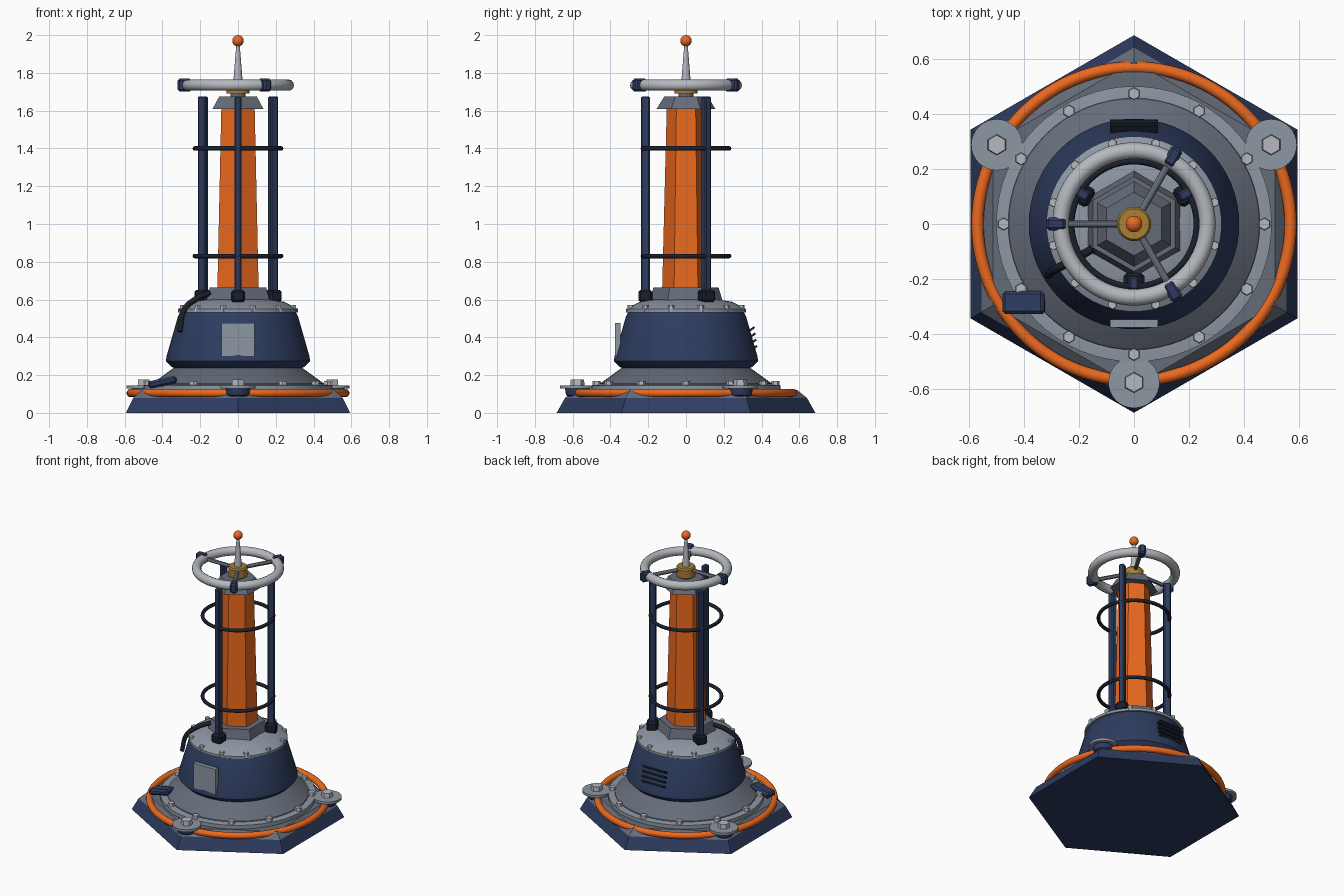
import bpy, bmesh, math
from mathutils import Vector, Matrix

if "Cube" in bpy.data.objects:
    bpy.data.objects.remove(bpy.data.objects["Cube"])


def material(name, rgb):
    m = bpy.data.materials.new(name)
    m.diffuse_color = (*rgb, 1)
    m.use_nodes = True
    m.node_tree.nodes["Principled BSDF"].inputs["Base Color"].default_value = m.diffuse_color
    return m


NAVY = material("navy", (0.027, 0.045, 0.115))
DARK = material("dark", (0.010, 0.014, 0.025))
ORANGE = material("orange", (0.83, 0.14, 0.013))
STEEL = material("steel", (0.13, 0.15, 0.19))
LIGHT = material("light_grey", (0.27, 0.31, 0.37))
PALE = material("pale_grey", (0.46, 0.48, 0.51))
GOLD = material("gold", (0.40, 0.21, 0.035))


def finish(name, bm, mat, smooth=False):
    bmesh.ops.recalc_face_normals(bm, faces=bm.faces)
    me = bpy.data.meshes.new(name)
    bm.to_mesh(me)
    bm.free()
    me.materials.append(mat)
    ob = bpy.data.objects.new(name, me)
    bpy.context.collection.objects.link(ob)
    if smooth:
        bpy.ops.object.select_all(action='DESELECT')
        ob.select_set(True)
        bpy.context.view_layer.objects.active = ob
        bpy.ops.object.shade_smooth_by_angle(angle=math.radians(30))
    return ob


def lathe(name, profile, mat, segs=64, at=(0, 0, 0)):
    """Closed solid turned around z from (radius, z) points; first corner on +y."""
    bm = bmesh.new()
    rings = []
    for r, z in profile:
        ring = []
        for i in range(segs):
            a = math.pi / 2 + math.tau * i / segs
            ring.append(bm.verts.new((at[0] + r * math.cos(a), at[1] + r * math.sin(a), at[2] + z)))
        rings.append(ring)
    for lo, hi in zip(rings, rings[1:]):
        for i in range(segs):
            j = (i + 1) % segs
            bm.faces.new((lo[i], lo[j], hi[j], hi[i]))
    bm.faces.new(rings[0][::-1])
    bm.faces.new(rings[-1])
    return finish(name, bm, mat, segs > 8)


def box(name, size, loc, mat, rot=Matrix.Identity(4), bevel=0.0):
    bm = bmesh.new()
    m = Matrix.Translation(loc) @ rot @ Matrix.Diagonal((*size, 1))
    bmesh.ops.create_cube(bm, size=1, matrix=m)
    if bevel:
        bmesh.ops.bevel(bm, geom=bm.edges[:], offset=bevel, segments=1, affect='EDGES')
    return finish(name, bm, mat)


def torus(name, R, r, z, mat, n=72):
    bpy.ops.mesh.primitive_torus_add(major_radius=R, minor_radius=r, major_segments=n,
                                     minor_segments=14, location=(0, 0, z))
    ob = bpy.context.object
    ob.name = name
    ob.data.materials.append(mat)
    bpy.ops.object.shade_smooth()
    return ob


def polar(r, deg, z):
    a = math.radians(deg)
    return Vector((r * math.cos(a), r * math.sin(a), z))


def turn(deg, axis='Z'):
    return Matrix.Rotation(math.radians(deg), 4, axis)


# hexagonal foot with a light-coloured bevelled deck and orange bumper ring
lathe("base_plinth", [(0.685, 0), (0.64, 0.08)], NAVY, 6)
lathe("base_deck", [(0.64, 0.08), (0.59, 0.12)], STEEL, 6)
torus("bumper_ring", 0.568, 0.022, 0.105, ORANGE, 96)

# three anchor pads with hex bolts
for i, deg in enumerate((30, 150, 270)):
    p = polar(0.575, deg, 0)
    lathe(f"anchor_bushing_{i}", [(0.035, 0.075), (0.06, 0.095), (0.066, 0.13)], NAVY, 24, p)
    lathe(f"anchor_pad_{i}", [(0.093, 0.128), (0.093, 0.145)], LIGHT, 32, p)
    lathe(f"anchor_bolt_{i}", [(0.038, 0.145), (0.035, 0.177)], PALE, 6, p)

# bolted flange and conical skirt
lathe("flange", [(0.5, 0.118), (0.5, 0.146), (0.46, 0.15)], LIGHT)
lathe("skirt", [(0.46, 0.14), (0.455, 0.155), (0.345, 0.235), (0.33, 0.242)], STEEL)

# main drum and its bolted collar
lathe("drum", [(0.335, 0.235), (0.352, 0.245), (0.382, 0.275), (0.378, 0.3),
               (0.318, 0.51), (0.305, 0.535)], NAVY)
lathe("collar", [(0.318, 0.532), (0.318, 0.55), (0.245, 0.588), (0.16, 0.602)], LIGHT)
for i in range(12):
    lathe(f"flange_bolt_{i}", [(0.024, 0.14), (0.021, 0.17)], PALE, 6, polar(0.473, i * 30, 0))
    lathe(f"collar_bolt_{i}", [(0.018, 0.535), (0.016, 0.572)], PALE, 6, polar(0.303, i * 30 + 15, 0))

# front panel, rear louvres
box("front_panel", (0.175, 0.03, 0.175), (0, -0.361, 0.388), LIGHT)
for i in range(4):
    z = 0.345 + 0.033 * i
    box(f"vent_slat_{i}", (0.175, 0.035, 0.011), (0, 0.362 - 0.0045 * i, z), DARK, turn(35, 'X'))

# connector housing on the flange
box("connector", (0.155, 0.085, 0.04), (-0.4, -0.285, 0.162), NAVY, turn(-12, 'Y'), 0.012)

# hexagonal pedestal, glowing column and cap
lathe("column_pedestal", [(0.195, 0.59), (0.172, 0.665)], STEEL, 6)
lathe("column", [(0.126, 0.66), (0.102, 1.615)], ORANGE, 6)
lathe("column_cap", [(0.155, 1.61), (0.115, 1.675)], STEEL, 6)

# cage of three posts and two hoops
for i, deg in enumerate((30, 150, 270)):
    box(f"cage_post_{i}", (0.048, 0.037, 1.065), polar(0.215, deg, 1.143), NAVY, turn(deg), 0.007)
    box(f"post_foot_{i}", (0.075, 0.075, 0.066), polar(0.215, deg, 0.618), DARK, turn(deg), 0.012)
for name, z in (("lower_hoop", 0.83), ("upper_hoop", 1.4)):
    torus(name, 0.228, 0.012, z, DARK)

# top wheel: ring, hub, spokes and clamps
torus("wheel_ring", 0.266, 0.03, 1.735, PALE)
lathe("wheel_hub", [(0.062, 1.69), (0.062, 1.745), (0.055, 1.755)], GOLD, 32)
lathe("hub_neck", [(0.04, 1.67), (0.04, 1.7)], STEEL, 24)
for i, deg in enumerate((60, 180, 300)):
    bm = bmesh.new()
    bmesh.ops.create_cone(bm, cap_ends=True, segments=12, radius1=0.013, radius2=0.013, depth=0.22,
                          matrix=Matrix.Translation(polar(0.15, deg, 1.735)) @ turn(deg) @ turn(90, 'Y'))
    finish(f"spoke_{i}", bm, STEEL, True)
    box(f"wheel_clamp_{i}", (0.072, 0.046, 0.068), polar(0.283, deg, 1.735), NAVY, turn(deg), 0.01)

# antenna with ball tip
lathe("antenna", [(0.025, 1.75), (0.009, 1.95)], PALE, 20)
bm = bmesh.new()
bmesh.ops.create_uvsphere(bm, u_segments=24, v_segments=14, radius=0.03,
                          matrix=Matrix.Translation((0, 0, 1.97)))
finish("antenna_tip", bm, ORANGE, True)

# cable from the pedestal over the collar to the drum
cu = bpy.data.curves.new("cable", 'CURVE')
cu.dimensions = '3D'
cu.bevel_depth = 0.015
cu.bevel_resolution = 3
cu.use_fill_caps = True
path = [(-0.15, -0.09, 0.635), (-0.22, -0.13, 0.605), (-0.285, -0.165, 0.545), (-0.31, -0.185, 0.43)]
sp = cu.splines.new('BEZIER')
sp.bezier_points.add(len(path) - 1)
for bp, co in zip(sp.bezier_points, path):
    bp.co = co
    bp.handle_left_type = bp.handle_right_type = 'AUTO'
cu.materials.append(DARK)
bpy.context.collection.objects.link(bpy.data.objects.new("cable", cu))
